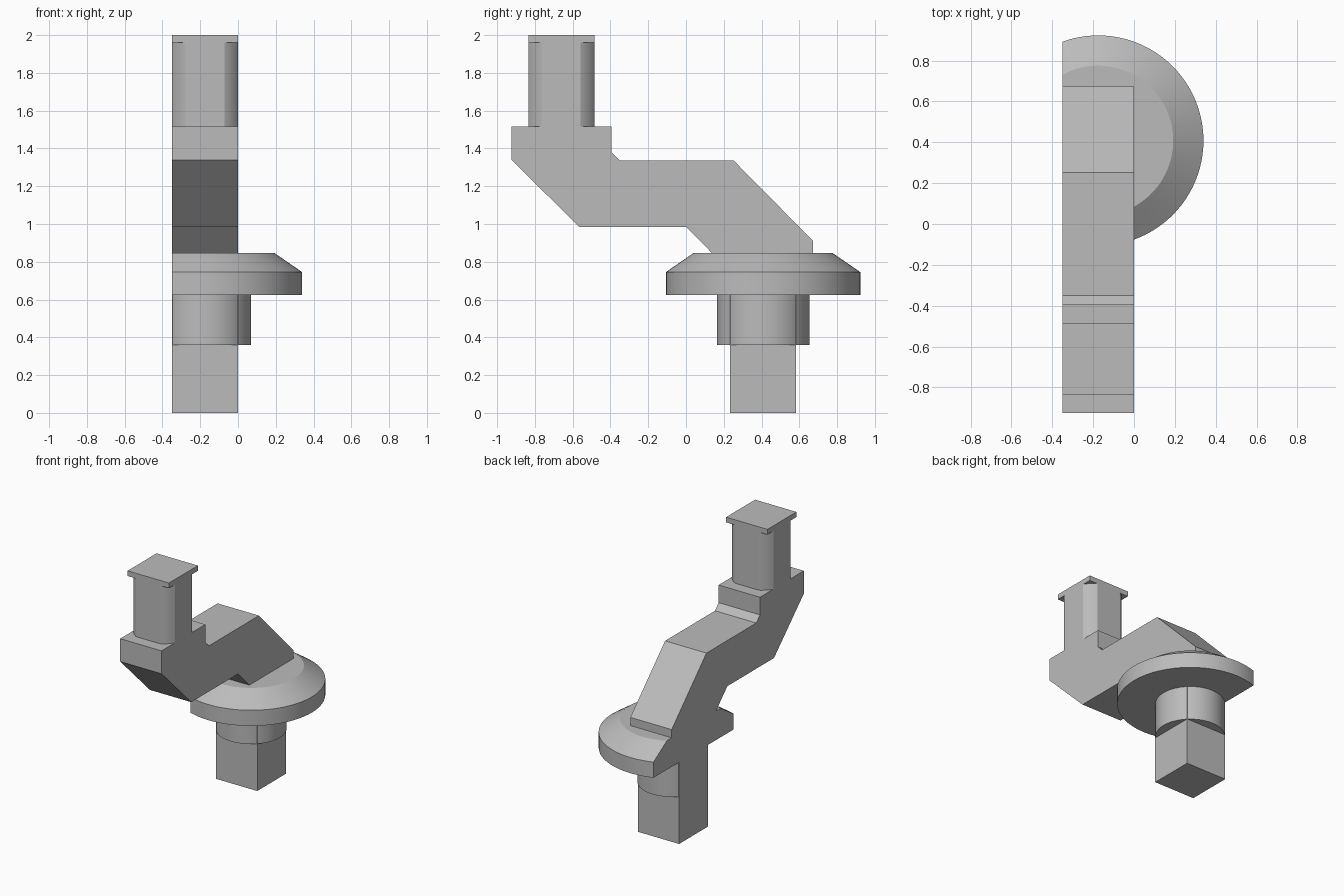
import bpy, bmesh, math
from mathutils import Vector

cube = bpy.data.objects.get("Cube")
if cube:
    bpy.data.objects.remove(cube)

grey = bpy.data.materials.new("plain grey")
grey.use_nodes = True
grey.diffuse_color = (0.5, 0.5, 0.5, 1)
grey.node_tree.nodes["Principled BSDF"].inputs["Base Color"].default_value = (0.5, 0.5, 0.5, 1)

LEFT, RIGHT = -0.35, 0.0       # flat sides shared by every part
MID = (LEFT + RIGHT) / 2
HALF = (RIGHT - LEFT) / 2
LOWER_Y, UPPER_Y = 0.408, -0.66  # axes of the two posts


def finish(name, bm, smooth=False):
    bmesh.ops.recalc_face_normals(bm, faces=bm.faces)
    mesh = bpy.data.meshes.new(name)
    bm.to_mesh(mesh)
    bm.free()
    obj = bpy.data.objects.new(name, mesh)
    bpy.context.collection.objects.link(obj)
    mesh.materials.append(grey)
    if smooth:
        bpy.ops.object.select_all(action='DESELECT')
        obj.select_set(True)
        bpy.context.view_layer.objects.active = obj
        bpy.ops.object.shade_smooth_by_angle(angle=math.radians(25))
    return obj


def side_prism(name, outline):
    """Extrude a (y, z) outline across the full width."""
    bm = bmesh.new()
    face = bm.faces.new([bm.verts.new((LEFT, y, z)) for y, z in outline])
    new = bmesh.ops.extrude_face_region(bm, geom=[face])["geom"]
    verts = [v for v in new if isinstance(v, bmesh.types.BMVert)]
    bmesh.ops.translate(bm, verts=verts, vec=(RIGHT - LEFT, 0, 0))
    return finish(name, bm)


def block(name, y, z0, z1):
    return side_prism(name, [(y - HALF, z0), (y + HALF, z0), (y + HALF, z1), (y - HALF, z1)])


def clipped_round(name, y, profile, cuts, segments=96):
    """Turn a (radius, z) profile about a post axis, then slice off flat sides."""
    bm = bmesh.new()
    rings = []
    for r, z in profile:
        rings.append([bm.verts.new((MID + r * math.cos(a), y + r * math.sin(a), z))
                      for a in (math.tau * i / segments for i in range(segments))])
    for low, high in zip(rings, rings[1:]):
        for i in range(segments):
            j = (i + 1) % segments
            bm.faces.new((low[i], low[j], high[j], high[i]))
    bm.faces.new(rings[0])
    bm.faces.new(rings[-1])
    for direction in cuts:
        normal = Vector(direction)
        cut = bmesh.ops.bisect_plane(
            bm, geom=bm.verts[:] + bm.edges[:] + bm.faces[:], dist=1e-5,
            plane_co=Vector((MID, y, 0)) + normal * HALF, plane_no=normal, clear_outer=True)
        edges = [e for e in cut["geom_cut"] if isinstance(e, bmesh.types.BMEdge)]
        bmesh.ops.holes_fill(bm, edges=edges, sides=0)
    return finish(name, bm, smooth=True)


west = (-1, 0, 0)

# Square lower post, running up into the flange
block("lower_post", LOWER_Y, 0.0, 0.8)

# Round collar and bevelled flange, cut flat on one side
clipped_round("collar", LOWER_Y, [(0.245, 0.36), (0.245, 0.64)], [west])
clipped_round("flange", LOWER_Y, [(0.515, 0.625), (0.515, 0.745), (0.367, 0.847)], [west])

# Cranked arm joining the two posts
side_prism("offset_arm", [
    (-0.925, 1.515), (-0.925, 1.34), (-0.565, 0.985), (0.0, 0.985),
    (0.137, 0.847), (0.137, 0.81), (0.673, 0.81), (0.673, 0.91),
    (0.253, 1.335), (-0.35, 1.335), (-0.395, 1.38), (-0.395, 1.515)])

# Upper post with rounded corners, topped by a square cap
clipped_round("upper_post", UPPER_Y, [(0.203, 1.505), (0.203, 1.97)],
              [west, (1, 0, 0), (0, -1, 0), (0, 1, 0)])
block("post_cap", UPPER_Y, 1.96, 2.0)
